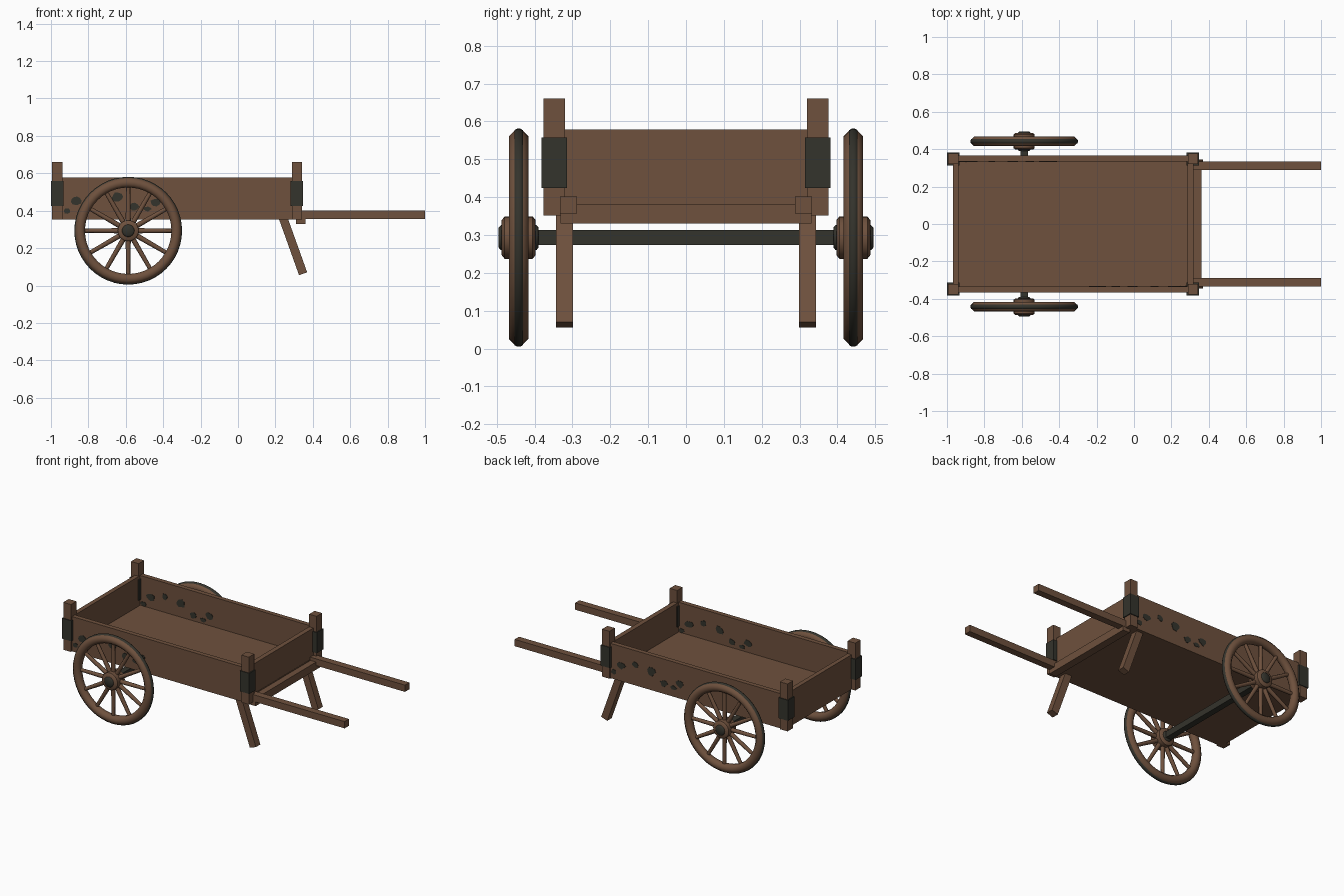
import bpy, bmesh, math, random
from mathutils import Matrix, Vector

if "Cube" in bpy.data.objects:
    bpy.data.objects.remove(bpy.data.objects["Cube"])

random.seed(4)


def material(name, rgb):
    m = bpy.data.materials.new(name)
    m.diffuse_color = (*rgb, 1)
    m.use_nodes = True
    m.node_tree.nodes["Principled BSDF"].inputs["Base Color"].default_value = m.diffuse_color
    return m


WOOD = material("brown wood", (0.157, 0.082, 0.047))
IRON = material("dark iron", (0.034, 0.033, 0.025))


def finish(name, bm, mat, smooth=False):
    bmesh.ops.recalc_face_normals(bm, faces=bm.faces)
    me = bpy.data.meshes.new(name)
    bm.to_mesh(me)
    bm.free()
    me.materials.append(mat)
    ob = bpy.data.objects.new(name, me)
    bpy.context.collection.objects.link(ob)
    if smooth:
        bpy.ops.object.select_all(action='DESELECT')
        ob.select_set(True)
        bpy.context.view_layer.objects.active = ob
        bpy.ops.object.shade_smooth_by_angle(angle=math.radians(50))
    return ob


def box(name, x, y, z, mat=WOOD):
    """Box from (min, max) pairs."""
    bm = bmesh.new()
    bmesh.ops.create_cube(bm, size=1)
    for v in bm.verts:
        v.co = [(a + b) / 2 + c * (b - a) for (a, b), c in zip((x, y, z), v.co)]
    return finish(name, bm, mat)


def lathe(name, profile, centre, mat, steps=48):
    """Closed (radius, y) profile turned around the y axis."""
    bm = bmesh.new()
    rings = []
    for i in range(steps):
        a = 2 * math.pi * i / steps
        rings.append([bm.verts.new(Vector(centre) + Vector((r * math.cos(a), y, r * math.sin(a))))
                      for r, y in profile])
    n = len(profile)
    for i in range(steps):
        p, q = rings[i], rings[(i + 1) % steps]
        for j in range(n):
            k = (j + 1) % n
            bm.faces.new((p[j], p[k], q[k], q[j]))
    bmesh.ops.remove_doubles(bm, verts=bm.verts, dist=1e-5)
    return finish(name, bm, mat, True)


def both(y0, y1, s):
    return tuple(sorted((s * y0, s * y1)))


# Cart bed
box("floor", (-0.965, 0.32), (-0.36, 0.36), (0.352, 0.385))
box("rear_wall", (-0.967, -0.938), (-0.345, 0.345), (0.352, 0.578))
box("front_wall", (0.287, 0.318), (-0.345, 0.345), (0.352, 0.578))
box("cross_bar", (0.31, 0.36), (-0.332, 0.332), (0.33, 0.38))

# Axle
WX, WZ = -0.587, 0.293
box("axle", (WX - 0.02, WX + 0.02), (-0.4, 0.4), (WZ - 0.02, WZ + 0.02), IRON)

# Rust patches: x, z, half width, half height
PATCHES = [(-0.865, 0.455, 0.034, 0.024), (-0.915, 0.40, 0.02, 0.016),
           (-0.76, 0.487, 0.022, 0.02), (-0.645, 0.474, 0.032, 0.028),
           (-0.555, 0.42, 0.026, 0.022), (-0.44, 0.445, 0.03, 0.024),
           (-0.485, 0.41, 0.022, 0.014)]
MID = -0.326


def patches(name, y, facing):
    bm = bmesh.new()
    for px, pz, w, h in PATCHES:
        ring = []
        for i in range(9):
            a = 2 * math.pi * i / 9
            k = random.uniform(0.75, 1.1)
            x = px + w * k * math.cos(a)
            if facing > 0:
                x = 2 * MID - x
            ring.append(bm.verts.new((x, y, pz + h * k * math.sin(a))))
        face = bm.faces.new(ring)
        out = bmesh.ops.extrude_face_region(bm, geom=[face])
        bmesh.ops.translate(bm, vec=(0, facing * 0.003, 0),
                            verts=[g for g in out["geom"] if isinstance(g, bmesh.types.BMVert)])
    finish(name, bm, IRON)


for s, side in ((-1, "right"), (1, "left")):
    box(side + "_side_wall", (-0.96, 0.31), both(0.335, 0.365, s), (0.352, 0.578))
    patches(side + "_outer_patches", s * 0.3645, s)
    patches(side + "_inner_patches", s * 0.3355, -s)

    # Corner posts with iron bands
    for x0, x1, end in ((-0.994, -0.939, "rear"), (0.288, 0.341, "front")):
        box(f"{side}_{end}_post", (x0, x1), both(0.32, 0.376, s), (0.352, 0.66))
        box(f"{side}_{end}_band", (x0 - 0.006, x1 + 0.006), both(0.314, 0.381, s),
            (0.424, 0.558), IRON)

    # Handles
    box(side + "_handle", (0.29, 1.0), both(0.288, 0.333, s), (0.357, 0.401))

    # Slanted prop legs
    top, foot = Vector((0.24, s * 0.321, 0.365)), Vector((0.348, s * 0.321, 0.063))
    d = top - foot
    leg = box(side + "_prop_leg", (-0.023, 0.023), (-0.023, 0.023), (0, d.length))
    leg.data.transform(Matrix.Translation(foot) @ Matrix.Rotation(math.atan2(d.x, d.z), 4, 'Y'))

    # Wheel: rim, tyre, hub and cap
    c = (WX, s * 0.442, WZ)
    rim = [(0.257 + 0.028 * math.cos(a), 0.028 * math.sin(a))
           for a in (math.pi / 8 + i * math.pi / 4 for i in range(8))]
    lathe(side + "_rim", rim, c, WOOD)
    lathe(side + "_tyre", [(0.276, -0.013), (0.284, -0.011), (0.288, -0.004),
                           (0.288, 0.004), (0.284, 0.011), (0.276, 0.013)], c, IRON)
    lathe(side + "_hub", [(0, -0.045), (0.046, -0.045), (0.056, -0.037),
                          (0.056, 0.037), (0.046, 0.045), (0, 0.045)], c, WOOD, 24)
    lathe(side + "_hub_cap", [(0, -0.053), (0.026, -0.053), (0.033, -0.047),
                              (0.033, 0.047), (0.026, 0.053), (0, 0.053)], c, IRON, 24)

    # Twelve spokes
    bm = bmesh.new()
    for i in range(12):
        m = (Matrix.Translation(c) @ Matrix.Rotation(i * math.pi / 6, 4, 'Y')
             @ Matrix.Translation((0, 0, 0.14)))
        bmesh.ops.create_cone(bm, cap_ends=True, segments=8, radius1=0.014, radius2=0.011,
                              depth=0.2, matrix=m)
    finish(side + "_spokes", bm, WOOD, True)
